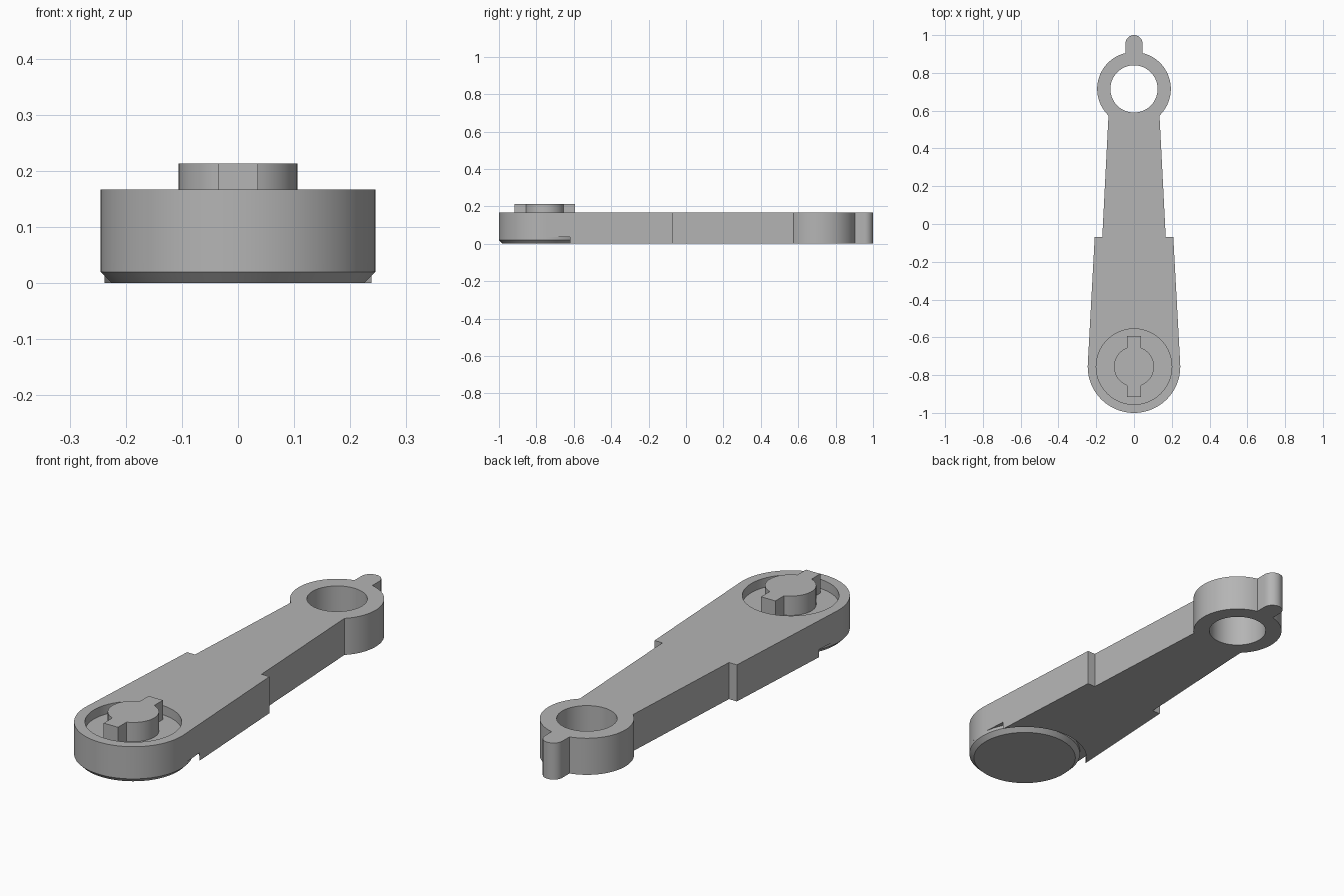
import bpy
import bmesh
from math import radians, sin, cos, asin, acos

if "Cube" in bpy.data.objects:
    bpy.data.objects.remove(bpy.data.objects["Cube"], do_unlink=True)

TOP, FLOOR, GROOVE = 0.167, 0.125, 0.035
HUB_Y, HUB_R = -0.755, 0.245
RING_Y, RING_R = 0.715, 0.195

grey = bpy.data.materials.new("plain grey")
grey.use_nodes = True
grey.diffuse_color = (0.46, 0.46, 0.46, 1)
grey.node_tree.nodes["Principled BSDF"].inputs["Base Color"].default_value = grey.diffuse_color


def arc(cy, r, start, end, n):
    """Points on an arc centred on the long axis, angles in radians."""
    steps = [start + (end - start) * i / n for i in range(n + 1)]
    return [(r * cos(a), cy + r * sin(a)) for a in steps]


def mirrored(half):
    """Close a right-hand half outline with its mirror image."""
    return half + [(-x, y) for x, y in reversed(half) if x > 1e-5]


def prism(name, outline, z0, z1):
    bm = bmesh.new()
    base = bm.faces.new([bm.verts.new((x, y, z0)) for x, y in outline])
    new = bmesh.ops.extrude_face_region(bm, geom=[base], use_keep_orig=True)["geom"]
    tops = [v for v in new if isinstance(v, bmesh.types.BMVert)]
    bmesh.ops.translate(bm, verts=tops, vec=(0, 0, z1 - z0))
    bmesh.ops.recalc_face_normals(bm, faces=bm.faces)
    mesh = bpy.data.meshes.new(name)
    bm.to_mesh(mesh)
    bm.free()
    mesh.materials.append(grey)
    obj = bpy.data.objects.new(name, mesh)
    bpy.context.scene.collection.objects.link(obj)
    return obj


def cylinder(name, cy, r, z0, z1):
    return prism(name, arc(cy, r, 0, radians(360), 96)[:-1], z0, z1)


def cut(obj, cutter):
    """Subtract the cutter, bake the result and remove the cutter."""
    mod = obj.modifiers.new("cut", "BOOLEAN")
    mod.operation, mod.solver, mod.object = "DIFFERENCE", "EXACT", cutter
    graph = bpy.context.evaluated_depsgraph_get()
    baked = bpy.data.meshes.new_from_object(obj.evaluated_get(graph))
    obj.modifiers.clear()
    obj.data = baked
    bpy.data.objects.remove(cutter, do_unlink=True)


# Arm: round hub, stepped taper, ring and rounded tab in one outline
neck, tab = 0.135, 0.045
half = arc(HUB_Y, HUB_R, radians(-90), radians(3), 32)
half += [(0.208, -0.07), (0.168, -0.07)]
half += arc(RING_Y, RING_R, -acos(neck / RING_R), acos(tab / RING_R), 36)
half += arc(1 - tab, tab, 0, radians(90), 12)
arm = prism("arm", mirrored(half), 0, TOP)

# Ring hole, top recess and clearance groove under the hub
cut(arm, cylinder("ring_hole", RING_Y, 0.125, -0.1, 0.3))
cut(arm, cylinder("hub_recess", HUB_Y, 0.2, FLOOR, 0.3))
cut(arm, cylinder("hub_groove", HUB_Y, 0.274, -0.1, GROOVE))

# Chamfered foot disc under the hub
foot = cylinder("foot_disc", HUB_Y, HUB_R, 0.02, GROOVE)
bm = bmesh.new()
bm.from_mesh(foot.data)
bottom = min(bm.faces, key=lambda f: f.calc_center_median().z)
rim = bmesh.ops.extrude_discrete_faces(bm, faces=[bottom])["faces"][0]
bm.free()
bm = bmesh.new()
bm.from_mesh(foot.data)
bm.faces.ensure_lookup_table()
bottom = min(bm.faces, key=lambda f: f.calc_center_median().z)
bmesh.ops.inset_region(bm, faces=[bottom], thickness=0.02, depth=0)
for v in bottom.verts:
    v.co.z = 0
bm.to_mesh(foot.data)
bm.free()

# Keyed boss: a round post with a square key at each end
key, post, reach = 0.036, 0.106, 0.162
half = [(key, HUB_Y - reach)]
half += arc(HUB_Y, post, -acos(key / post), acos(key / post), 32)
half += [(key, HUB_Y + reach)]
boss = prism("keyed_boss", mirrored(half), FLOOR, 0.213)

# Smooth the curved walls and keep the edges sharp
for obj in (arm, foot, boss):
    bpy.ops.object.select_all(action="DESELECT")
    obj.select_set(True)
    bpy.context.view_layer.objects.active = obj
    bpy.ops.object.shade_smooth_by_angle(angle=radians(25))
